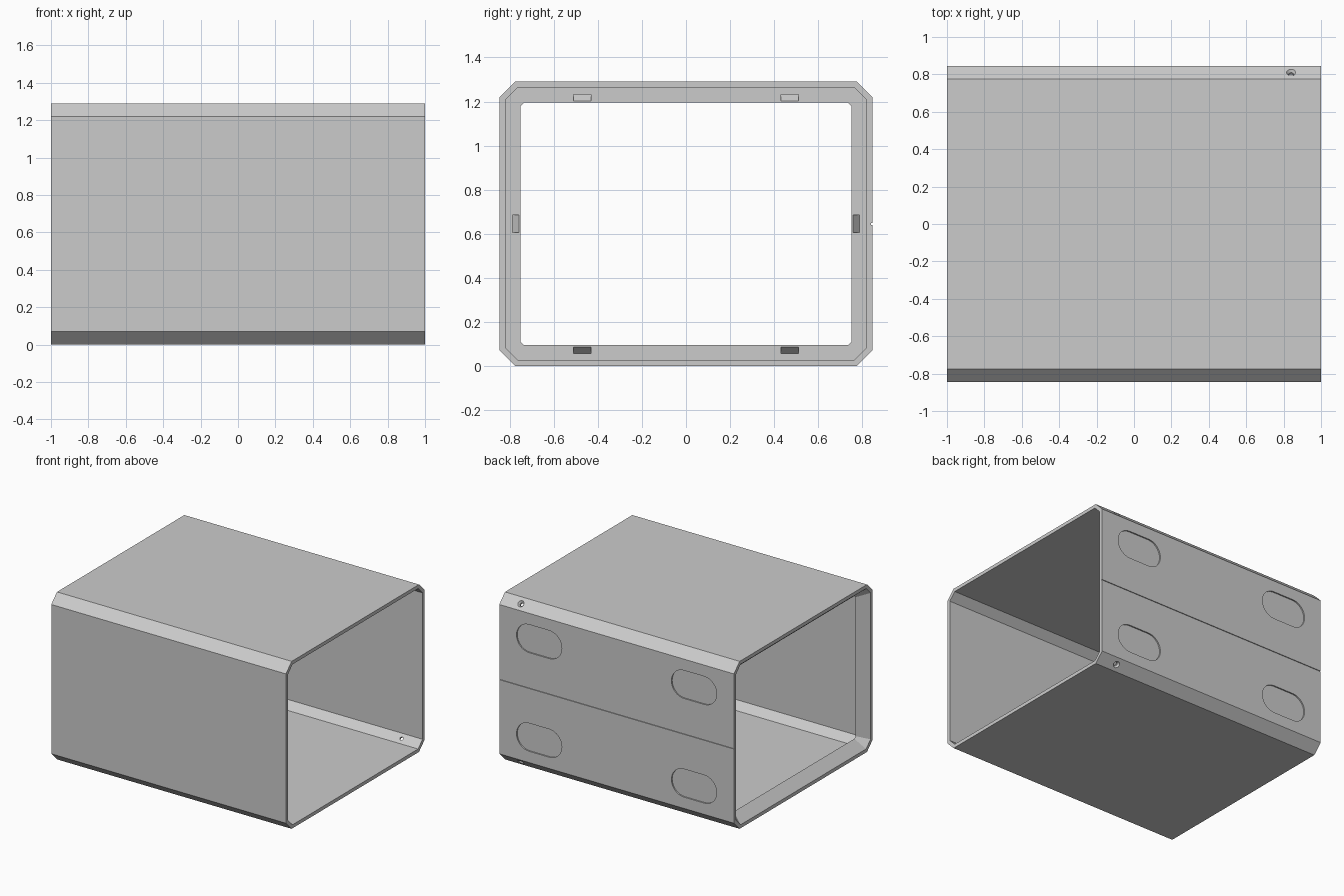
import bpy, bmesh, math
from mathutils import Vector, Matrix

cube = bpy.data.objects.get("Cube")
if cube:
    bpy.data.objects.remove(cube, do_unlink=True)

HALF_Y, HEIGHT, CHAMFER, WALL = 0.845, 1.29, 0.07, 0.027
MID = HEIGHT / 2
LIP, LIP_X = 0.095, -0.92     # inset and inner plane of the flared lip

grey = bpy.data.materials.new("light_grey")
grey.use_nodes = True
colour = (0.6, 0.6, 0.6, 1)
grey.diffuse_color = colour
grey.node_tree.nodes["Principled BSDF"].inputs["Base Color"].default_value = colour


def add_object(name, bm):
    bmesh.ops.recalc_face_normals(bm, faces=bm.faces)
    mesh = bpy.data.meshes.new(name)
    bm.to_mesh(mesh)
    bm.free()
    mesh.materials.append(grey)
    obj = bpy.data.objects.new(name, mesh)
    bpy.context.collection.objects.link(obj)
    return obj


def octagon(bm, x, inset, c):
    """Ring of a chamfered rectangle across the case."""
    w, h = HALF_Y - inset, MID - inset
    quarter = [(w, h - c), (w - c, h)]
    pts = quarter + [(-y, z) for y, z in reversed(quarter)]
    pts += [(-y, -z) for y, z in pts]
    return [bm.verts.new((x, y, MID + z)) for y, z in pts]


def prism(name, pts, direction):
    """Polygon extruded along a direction."""
    bm = bmesh.new()
    face = bm.faces.new([bm.verts.new(p) for p in pts])
    ext = bmesh.ops.extrude_face_region(bm, geom=[face])
    moved = [g for g in ext["geom"] if isinstance(g, bmesh.types.BMVert)]
    bmesh.ops.translate(bm, verts=moved, vec=Vector(direction))
    return add_object(name, bm)


def cone(name, place, r1, r2, depth):
    bm = bmesh.new()
    bmesh.ops.create_cone(bm, cap_ends=True, segments=24, radius1=r1,
                          radius2=r2, depth=depth, matrix=place)
    return add_object(name, bm)


# Case body: chamfered sleeve, open at one end, flared lip at the other
bm = bmesh.new()
inner_c = CHAMFER - WALL * (2 - math.sqrt(2))
rings = [octagon(bm, *r) for r in (
    (-1, 0, CHAMFER), (1, 0, CHAMFER), (1, WALL, inner_c),
    (LIP_X, WALL, inner_c), (LIP_X, LIP, 0.015), (-1, WALL, inner_c))]
for a, b in zip(rings, rings[1:] + rings[:1]):
    for i in range(len(a)):
        j = (i + 1) % len(a)
        bm.faces.new((a[i], a[j], b[j], b[i]))
body = add_object("case_body", bm)

cutters = []

# Four shallow rounded foot recesses on the back
for sx in (-1, 1):
    for sz in (-1, 1):
        pts = []
        for end in (1, -1):
            for k in range(17):
                t = math.pi * (k / 16 - 0.5)
                pts.append((sx * 0.66 + end * (0.085 + 0.108 * math.cos(t)),
                            HALF_Y - 0.01,
                            MID + sz * 0.38 + end * 0.108 * math.sin(t)))
        cutters.append(prism("foot_recess", pts, (0, 0.1, 0)))

# Thin groove along the middle of the back
g = 0.004
cutters.append(prism("back_groove", [(-1.1, HALF_Y - 0.006, MID - g), (1.1, HALF_Y - 0.006, MID - g),
                                     (1.1, HALF_Y - 0.006, MID + g), (-1.1, HALF_Y - 0.006, MID + g)],
                     (0, 0.1, 0)))

# Countersunk screw holes in the two back chamfers
for s in (-1, 1):
    normal = Vector((0, 1, s)).normalized()
    centre = Vector((0.84, HALF_Y - CHAMFER / 2, MID + s * (MID - CHAMFER / 2)))
    turn = normal.to_track_quat('Z', 'Y').to_matrix().to_4x4()
    cutters.append(cone("countersink", Matrix.Translation(centre - normal * 0.004) @ turn,
                        0.013, 0.029, 0.02))
    cutters.append(cone("screw_hole", Matrix.Translation(centre) @ turn, 0.013, 0.013, 0.1))

# Slots in the inner face of the lip, their floors following the flare
slope = (LIP_X + 1) / (LIP - WALL)
u0, u1, half = 0.058, 0.087, 0.04
section = [(LIP_X + 0.02, u0), (LIP_X + 0.02, u1),
           (-1 + slope * (u1 - WALL) + 0.006, u1),
           (-1 + slope * (u0 - WALL) + 0.006, u0)]
for s in (-1, 1):
    for y in (-0.47, 0.47):
        pts = [(x, y - half, MID + s * (MID - u)) for x, u in section]
        cutters.append(prism("lip_slot", pts, (0, 2 * half, 0)))
    pts = [(x, s * (HALF_Y - u), MID - half) for x, u in section]
    cutters.append(prism("lip_slot", pts, (0, 0, 2 * half)))

# Cut everything into the body, then drop the cutters
bpy.ops.object.select_all(action='DESELECT')
bpy.context.view_layer.objects.active = body
body.select_set(True)
for cutter in cutters:
    cutter.hide_render = True
    mod = body.modifiers.new("cut", 'BOOLEAN')
    mod.operation, mod.solver, mod.object = 'DIFFERENCE', 'EXACT', cutter
    bpy.ops.object.modifier_apply(modifier=mod.name)
    bpy.data.objects.remove(cutter, do_unlink=True)
bpy.ops.object.shade_smooth_by_angle(angle=math.radians(25))
